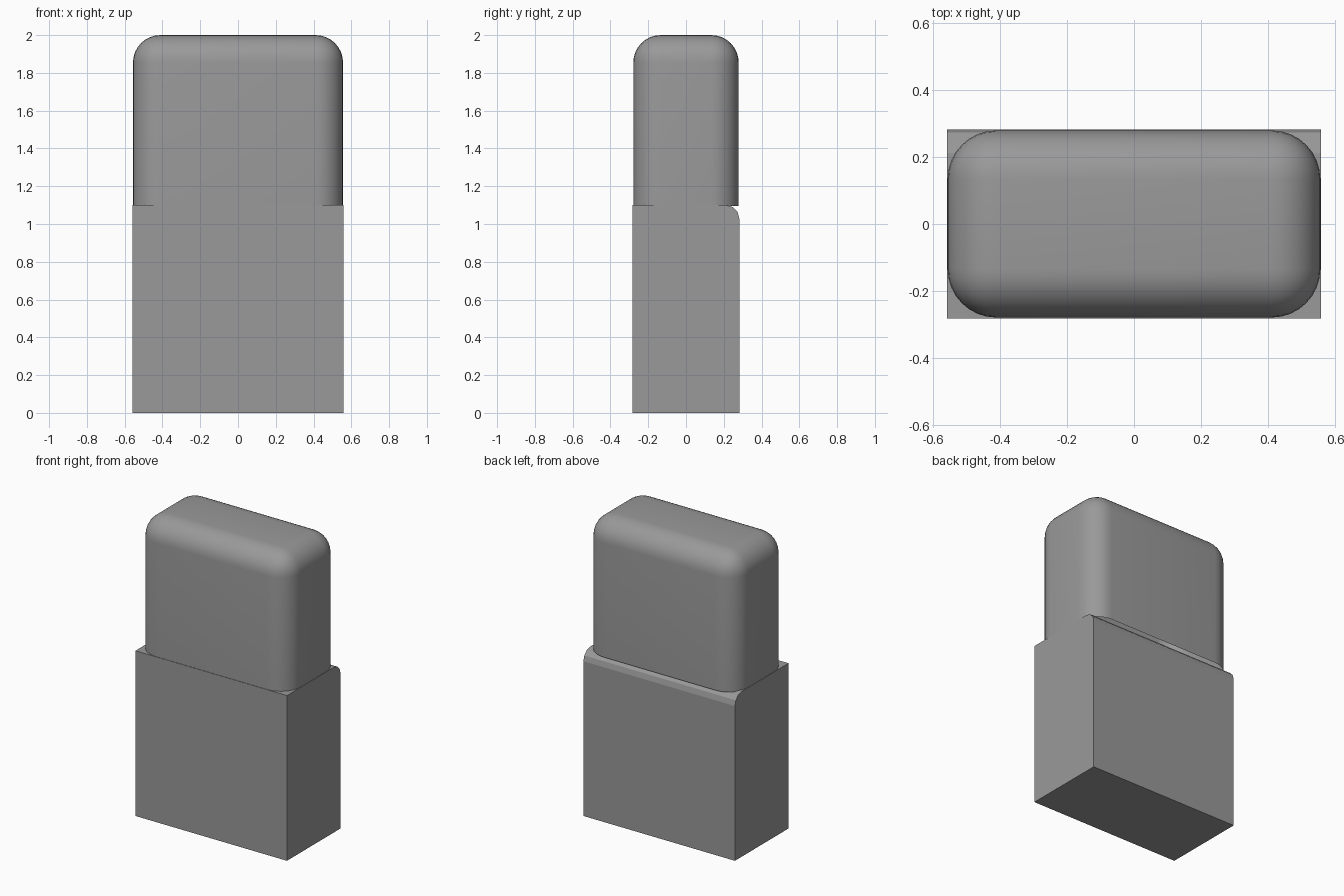
import bpy, bmesh

if "Cube" in bpy.data.objects:
    bpy.data.objects.remove(bpy.data.objects["Cube"])

grey = bpy.data.materials.new("dark_grey")
grey.diffuse_color = (0.32, 0.32, 0.32, 1)
grey.use_nodes = True
grey.node_tree.nodes["Principled BSDF"].inputs["Base Color"].default_value = grey.diffuse_color


def bevelled_box(name, lo, hi, radius, segments, pick, smooth, open_bottom):
    """Box between two corners, with the edges chosen by pick() rounded."""
    bm = bmesh.new()
    bmesh.ops.create_cube(bm, size=1)
    for v in bm.verts:
        v.co = [l + (c + 0.5) * (h - l) for l, h, c in zip(lo, hi, v.co)]
    edges = [e for e in bm.edges if pick(*e.verts)]
    bmesh.ops.bevel(bm, geom=edges, offset=radius, segments=segments,
                    profile=0.5, affect='EDGES', clamp_overlap=True)
    bmesh.ops.recalc_face_normals(bm, faces=bm.faces)
    if open_bottom:
        under = [f for f in bm.faces if f.normal.z < -0.9]
        bmesh.ops.delete(bm, geom=under, context='FACES')
    mesh = bpy.data.meshes.new(name)
    bm.to_mesh(mesh)
    bm.free()
    mesh.materials.append(grey)
    obj = bpy.data.objects.new(name, mesh)
    bpy.context.collection.objects.link(obj)
    if smooth:
        bpy.ops.object.select_all(action='DESELECT')
        obj.select_set(True)
        bpy.context.view_layer.objects.active = obj
        bpy.ops.object.shade_smooth_by_angle()


# lower block: only its top back edge is rounded, in flat facets
bevelled_box("lower_block", (-0.558, -0.282, 0), (0.558, 0.282, 1.10), 0.07, 3,
             lambda a, b: min(a.co.z, b.co.z) > 1 and min(a.co.y, b.co.y) > 0,
             smooth=False, open_bottom=False)

# upper block: smooth shell, rounded everywhere but its open underside
bevelled_box("upper_block", (-0.556, -0.279, 1.095), (0.556, 0.279, 2.0), 0.145, 8,
             lambda a, b: max(a.co.z, b.co.z) > 1.5,
             smooth=True, open_bottom=True)
